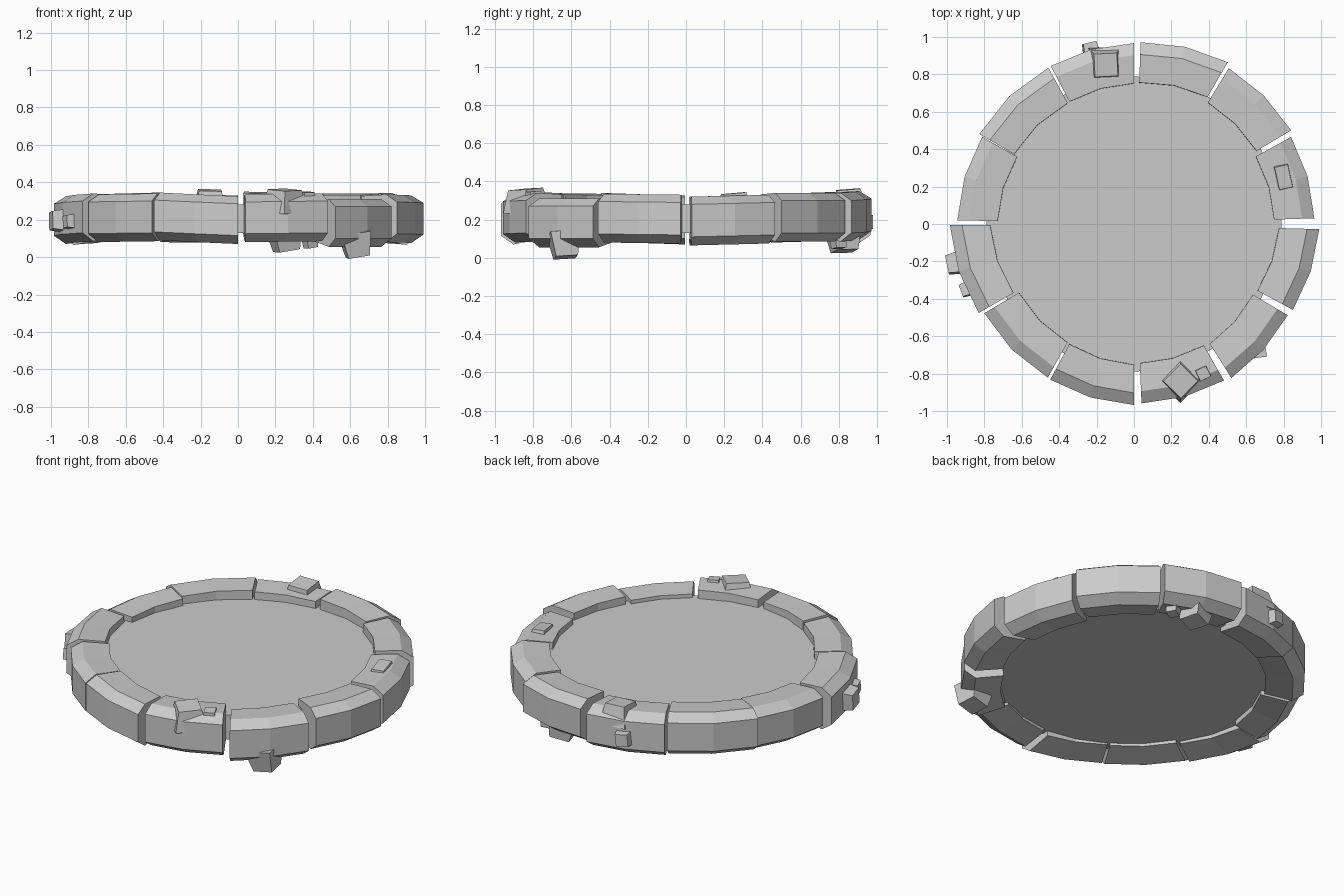
import bpy, bmesh
from math import radians, cos, sin
from mathutils import Vector

if "Cube" in bpy.data.objects:
    bpy.data.objects.remove(bpy.data.objects["Cube"])


def finish(name, bm):
    bmesh.ops.recalc_face_normals(bm, faces=bm.faces)
    me = bpy.data.meshes.new(name)
    bm.to_mesh(me)
    bm.free()
    ob = bpy.data.objects.new(name, me)
    bpy.context.collection.objects.link(ob)
    return ob


def stone(name, a0, a1, r0, r1, dz0, dz1):
    """Curved block: chamfered hexagonal section swept over three stations."""
    bm = bmesh.new()
    rings = []
    for t in (0, 0.5, 1):
        a = radians(a0 + (a1 - a0) * t)
        r = r0 + (r1 - r0) * t
        dz = dz0 + (dz1 - dz0) * t
        section = [(r - 0.22, 0.105), (r - 0.065, 0.075), (r, 0.12),
                   (r, 0.29), (r - 0.065, 0.33), (r - 0.215, 0.322)]
        rings.append([bm.verts.new((p * cos(a), p * sin(a), z + dz)) for p, z in section])
    for u, v in zip(rings, rings[1:]):
        for i in range(6):
            j = (i + 1) % 6
            bm.faces.new((u[i], u[j], v[j], v[i]))
    bm.faces.new(rings[0])
    bm.faces.new(rings[-1])
    finish(name, bm)


def chip(name, tip, normal, w, d, h, spin):
    """Tapered rock chip with its small end at tip, facing along normal."""
    bm = bmesh.new()
    bmesh.ops.create_cube(bm, size=1)
    for v in bm.verts:
        k = 0.72 if v.co.z > 0 else 1
        v.co = Vector((v.co.x * w * k, v.co.y * d * k, (v.co.z - 0.5) * h))
    ob = finish(name, bm)
    q = Vector(normal).to_track_quat('Z', 'Y')
    ob.rotation_euler = (q.to_matrix() @
                         Vector((0, 0, 1)).rotation_difference(Vector((0, 0, 1))).to_matrix()).to_euler()
    for v in ob.data.vertices:
        x, y = v.co.x, v.co.y
        s = radians(spin)
        v.co.x, v.co.y = x * cos(s) - y * sin(s), x * sin(s) + y * cos(s)
    ob.location = tip


# Ring of twelve uneven stones: start, end, radii, height shifts
stones = [
    (1.8, 29, .965, .96, -.01, 0), (30.8, 58.7, .978, .975, .01, .01),
    (59.9, 87.9, 1.0, .972, .01, .02), (90, 117.8, .967, .955, 0, .005),
    (118.7, 149.8, .953, .957, .015, .005), (150.1, 178.8, .936, .945, 0, -.01),
    (180.3, 209.8, .985, .957, -.005, .01), (210.8, 240.7, .932, .942, .005, .01),
    (241.7, 270, .945, .968, .015, -.005), (272.4, 299.9, .96, .965, .005, .01),
    (302.3, 329.3, .974, .956, -.02, -.02), (331.6, 358.4, .966, .991, .005, 0)]
for n, s in enumerate(stones, 1):
    stone(f"ring_stone_{n:02d}", *s)

# Flat central slab
bm = bmesh.new()
bmesh.ops.create_cone(bm, cap_ends=True, segments=32, radius1=.79, radius2=.79, depth=.15)
finish("central_slab", bm).location.z = .205

# Chips on the upper faces
for n, (x, y, z, w, d, s) in enumerate([
        (-.15, .85, .358, .17, .17, -18), (.80, .25, .338, .10, .17, -8),
        (.25, -.84, .36, .18, .18, 25), (.37, -.80, .348, .085, .085, 5)], 1):
    chip(f"top_chip_{n}", (x, y, z), (.03, -.08, 1), w, d, .12, s)

# Chips on the outer walls
for n, (x, y, z, w) in enumerate([
        (-.24, .97, .19, .10), (-1.0, -.22, .195, .13), (-.925, -.36, .19, .09)], 1):
    chip(f"side_chip_{n}", (x, y, z), (x, y, 0), w, w, .12, 6)

# Chips hanging underneath
for n, (x, y, z, w, s) in enumerate([
        (.64, -.63, .003, .16, 20), (.26, .83, .035, .16, 10), (.39, .80, .05, .08, 0)], 1):
    chip(f"under_chip_{n}", (x, y, z), (.15, .08, -1), w, w, .13, s)
